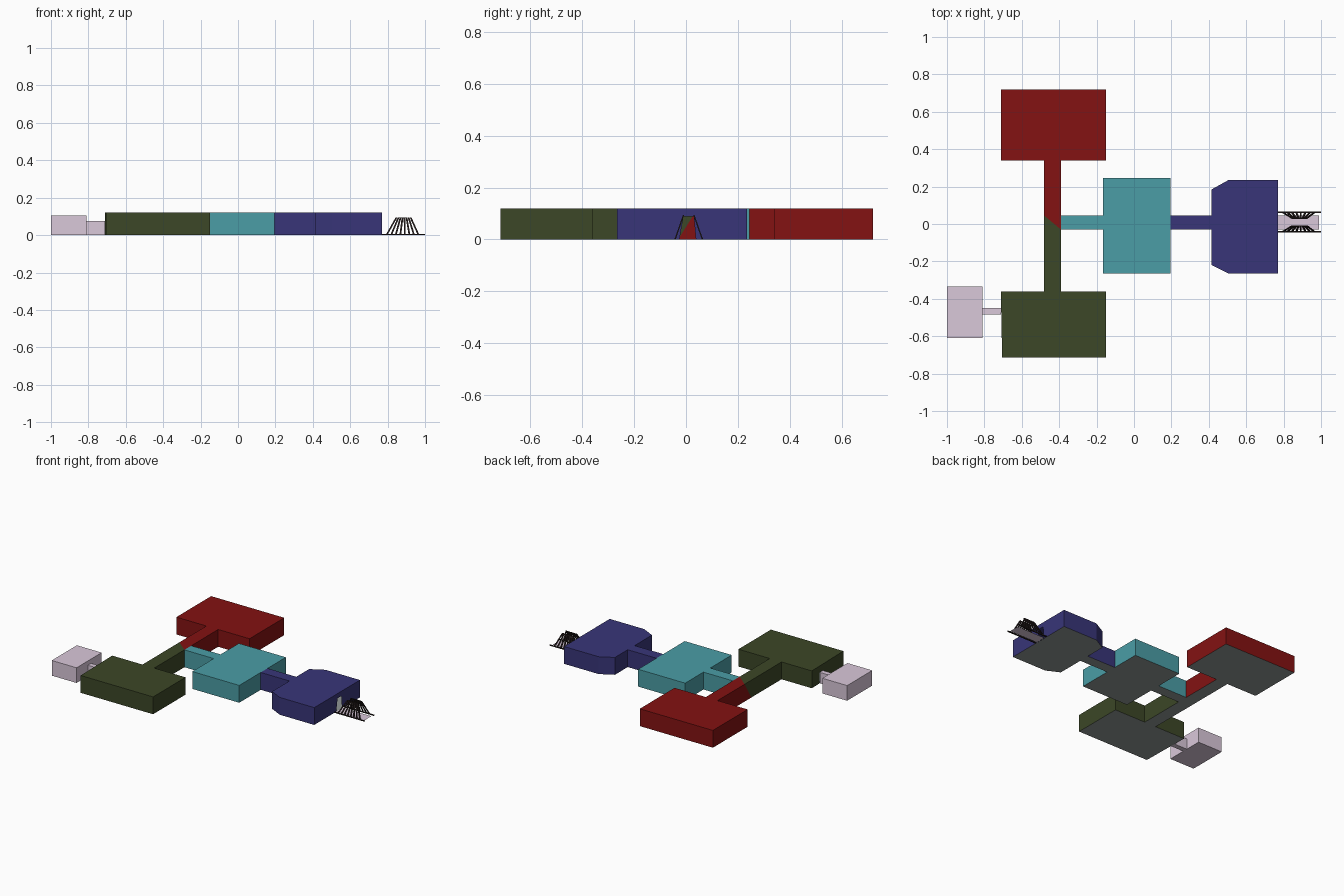
import bpy, bmesh
from mathutils import Vector

if "Cube" in bpy.data.objects:
    bpy.data.objects.remove(bpy.data.objects["Cube"])

H = 0.12


def material(name, rgb):
    m = bpy.data.materials.new(name)
    m.diffuse_color = (*rgb, 1)
    m.use_nodes = True
    m.node_tree.nodes["Principled BSDF"].inputs["Base Color"].default_value = m.diffuse_color
    return m


RED = material("red", (0.23, 0.006, 0.006))
GREEN = material("green", (0.045, 0.063, 0.02))
TEAL = material("teal", (0.07, 0.34, 0.38))
BLUE = material("blue", (0.04, 0.036, 0.19))
PALE = material("pale", (0.70, 0.58, 0.70))
FLOOR = material("floor_grey", (0.28, 0.31, 0.30))
DARK = material("dark", (0.02, 0.013, 0.012))


def finish(name, bm, *mats):
    me = bpy.data.meshes.new(name)
    bm.to_mesh(me)
    bm.free()
    for m in mats:
        me.materials.append(m)
    ob = bpy.data.objects.new(name, me)
    bpy.context.collection.objects.link(ob)
    return ob


def shell(name, pts, wall, floor, h=H, open_edges=(), doors={}):
    """Hollow room from a counter-clockwise plan; doors are (fraction, z) outlines."""
    bm = bmesh.new()

    def face(cos, mat=0):
        bm.faces.new([bm.verts.new(c) for c in cos]).material_index = mat

    face([(x, y, h) for x, y in pts])
    face([(x, y, 0) for x, y in reversed(pts)], 1)
    for i, p in enumerate(pts):
        if i in open_edges:
            continue
        a, b = Vector((*p, 0)), Vector((*pts[(i + 1) % len(pts)], 0))
        up = Vector((0, 0, 1))
        gap = [a.lerp(b, t) + up * z for t, z in doors.get(i, [])]
        face([a, *gap, b, b + up * h, a + up * h])
    bmesh.ops.remove_doubles(bm, verts=bm.verts, dist=1e-5)
    return finish(name, bm, wall, floor)


# Red room with its half of the long corridor
shell("red_room", [(-.48, .045), (-.39, -.03), (-.39, .045), (-.39, .34), (-.15, .34),
                   (-.15, .72), (-.71, .72), (-.71, .34), (-.48, .34)],
      RED, FLOOR, open_edges=(0, 1))

# Green room with the other half, and a low door to the annex
shell("green_room", [(-.39, -.03), (-.48, .045), (-.48, -.03), (-.48, -.36), (-.712, -.36),
                     (-.705, -.715), (-.15, -.715), (-.15, -.36), (-.39, -.36)],
      GREEN, FLOOR, open_edges=(0, 1),
      doors={4: [(.25, 0), (.25, .075), (.35, .075), (.35, 0)]})

# Junction wall, split diagonally between the two colours
for name, mat, tri in (
        ("junction_wall_green", GREEN, [(-.03, 0), (-.03, H), (.045, H)]),
        ("junction_wall_red", RED, [(-.03, 0), (.045, H), (.045, 0)])):
    bm = bmesh.new()
    bm.faces.new([bm.verts.new((-.48, y, z)) for y, z in reversed(tri)])
    finish(name, bm, mat)

# Teal room and corridor
shell("teal_room", [(-.39, -.03), (-.165, -.03), (-.165, -.265), (.195, -.265), (.195, -.03),
                    (.195, .045), (.195, .245), (-.165, .245), (-.165, .045), (-.39, .045)],
      TEAL, FLOOR, open_edges=(4, 9))

# Blue room with chamfered corners, corridor and entrance
shell("blue_room", [(.195, -.03), (.415, -.03), (.415, -.22), (.505, -.265), (.77, -.265),
                    (.77, .235), (.505, .235), (.415, .185), (.415, .045), (.195, .045)],
      BLUE, FLOOR, open_edges=(9,),
      doors={4: [(.48, 0), (.51, .088), (.59, .088), (.606, 0)]})

# Pale annex and its low passage
shell("annex_room", [(-1, -.61), (-.81, -.61), (-.81, -.335), (-1, -.335)], PALE, PALE, h=.105,
      doors={1: [(.455, 0), (.455, .075), (.58, .075), (.58, 0)]})
shell("annex_passage", [(-.81, -.485), (-.71, -.485), (-.71, -.45), (-.81, -.45)],
      PALE, PALE, h=.075, open_edges=(1, 3))

# Entrance walkway
bm = bmesh.new()
bm.faces.new([bm.verts.new((x, y, .001)) for x, y in
              ((.77, -.03), (.99, -.03), (.99, .045), (.77, .045))])
finish("walkway", bm, PALE)


def bar(bm, a, b, wx, wy):
    """Straight slat from a to b, horizontal section wx by wy."""
    vs = bmesh.ops.create_cube(bm, size=1)["verts"]
    for v in vs:
        end = b if v.co.z > 0 else a
        v.co = Vector(end) + Vector((v.co.x * wx, v.co.y * wy, 0))


# Base rails and fanned slats on both sides of the walkway
for side, s in (("left", -1), ("right", 1)):
    bm = bmesh.new()
    cy = .0105
    yb, yt = cy + s * .052, cy + s * .02
    rail = bmesh.ops.create_cube(bm, size=1)["verts"]
    for v in rail:
        v.co = Vector((.885 + v.co.x * .23, yb + v.co.y * .007, .003 + v.co.z * .006))
    for i in range(8):
        t = i / 7
        bar(bm, (.795 + .17 * t, yb, .002), (.847 + .076 * t, yt, .094), .0095, .005)
    finish("slats_" + side, bm, DARK)
